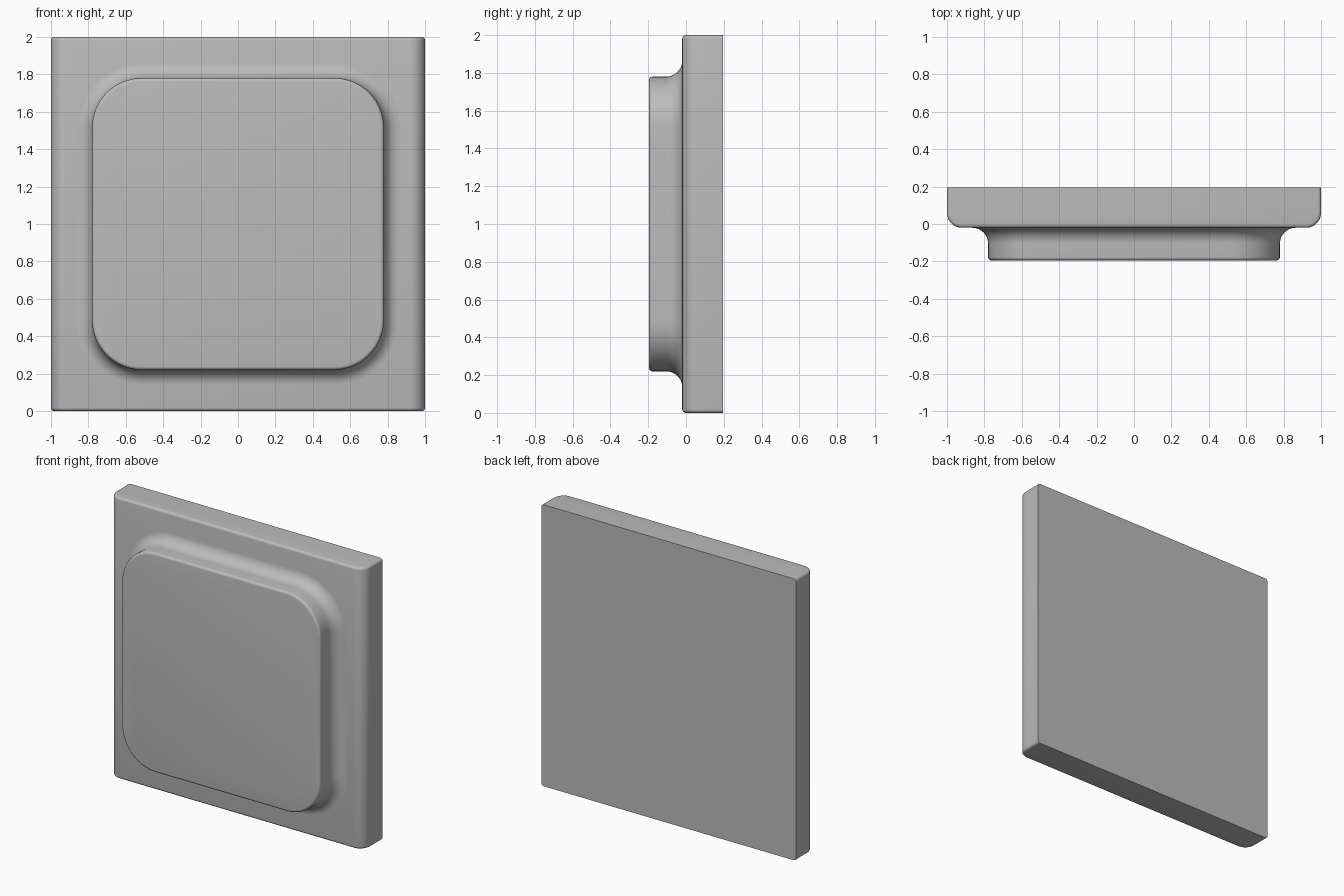
import bpy, bmesh
from math import sin, cos, pi

cube = bpy.data.objects.get("Cube")
if cube:
    bpy.data.objects.remove(cube, do_unlink=True)

grey = bpy.data.materials.new("light_grey")
grey.use_nodes = True
colour = (0.5, 0.5, 0.5, 1)
grey.diffuse_color = colour
grey.node_tree.nodes["Principled BSDF"].inputs["Base Color"].default_value = colour

FRONT, BACK = -0.02, 0.195
PANEL_FRONT = -0.195


def finish(bm, name):
    bmesh.ops.recalc_face_normals(bm, faces=bm.faces)
    mesh = bpy.data.meshes.new(name)
    bm.to_mesh(mesh)
    bm.free()
    mesh.materials.append(grey)
    obj = bpy.data.objects.new(name, mesh)
    bpy.context.collection.objects.link(obj)
    bpy.ops.object.select_all(action='DESELECT')
    obj.select_set(True)
    bpy.context.view_layer.objects.active = obj
    bpy.ops.object.shade_smooth_by_angle(angle=pi / 6)
    return obj


def arc(cx, cy, r, start, end, steps):
    angles = [start + (end - start) * i / steps for i in range(steps + 1)]
    return [(cx + r * cos(a), cy + r * sin(a)) for a in angles]


# Back plate: plan outline with rounded front corners, extruded upward
r = 0.08
outline = [(1, BACK), (-1, BACK)]
outline += arc(-1 + r, FRONT + r, r, pi, 1.5 * pi, 12)
outline += arc(1 - r, FRONT + r, r, 1.5 * pi, 2 * pi, 12)
bm = bmesh.new()
base = bm.faces.new([bm.verts.new((x, y, 0)) for x, y in outline])
extruded = bmesh.ops.extrude_face_region(bm, geom=[base])["geom"]
top = [v for v in extruded if isinstance(v, bmesh.types.BMVert)]
bmesh.ops.translate(bm, verts=top, vec=(0, 0, 2))

# Small rounding on the top and bottom edges, leaving the back edge sharp
rims = [e for e in bm.edges
        if abs(e.verts[0].co.z - e.verts[1].co.z) < 0.001
        and min(v.co.y for v in e.verts) < BACK - 0.01]
bmesh.ops.bevel(bm, geom=rims, offset=0.018, segments=4, profile=0.5,
                affect='EDGES', clamp_overlap=True)
finish(bm, "back_plate")

# Raised panel: rounded square rings with a rounded lip and a flared foot
HALF, CORNER, LIP, FLARE = 0.78, 0.265, 0.018, 0.085
section = arc(-LIP, PANEL_FRONT + LIP, LIP, -pi / 2, 0, 5)
section += arc(FLARE, FRONT - FLARE, FLARE, pi, pi / 2, 12)
section.append((FLARE, FRONT + 0.01))
bm = bmesh.new()
rings = []
for grow, y in section:
    c = HALF - CORNER
    ring = []
    for k, (sx, sz) in enumerate([(1, 1), (-1, 1), (-1, -1), (1, -1)]):
        a = k * pi / 2
        ring += arc(sx * c, 1 + sz * c, CORNER + grow, a, a + pi / 2, 14)
    rings.append([bm.verts.new((x, y, z)) for x, z in ring])
for a, b in zip(rings, rings[1:]):
    for i in range(len(a)):
        j = (i + 1) % len(a)
        bm.faces.new((a[i], a[j], b[j], b[i]))
bm.faces.new(rings[0])
bm.faces.new(rings[-1])
finish(bm, "raised_panel")
